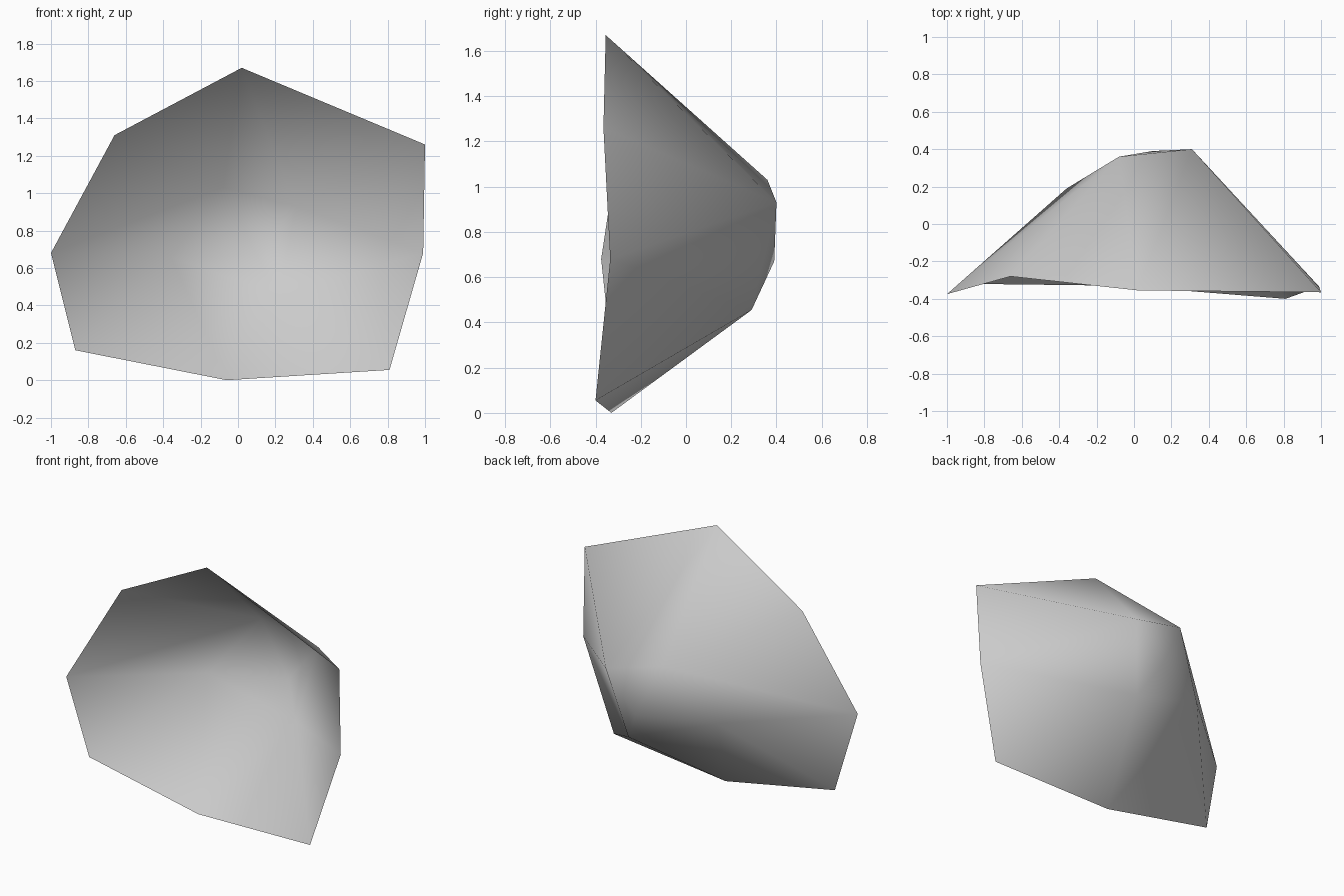
import bpy

cube = bpy.data.objects.get("Cube")
if cube:
    bpy.data.objects.remove(cube, do_unlink=True)

# Plain grey stone
grey = bpy.data.materials.new("light_grey")
grey.use_nodes = True
colour = (0.6, 0.6, 0.6, 1)
grey.diffuse_color = colour
grey.node_tree.nodes["Principled BSDF"].inputs["Base Color"].default_value = colour

# Open rim, running round from the top, then the points of the domed back
corners = {
    "A": (0.02, -0.355, 1.67),
    "B": (-0.66, -0.28, 1.31),
    "C": (-1.0, -0.375, 0.68),
    "D": (-0.87, -0.32, 0.16),
    "E": (-0.06, -0.33, 0.0),
    "F": (0.81, -0.4, 0.055),
    "G": (0.99, -0.335, 0.68),
    "H": (1.0, -0.365, 1.26),
    "R": (-0.08, 0.36, 1.03),
    "P": (0.31, 0.4, 0.93),
    "T": (0.1, 0.39, 0.67),
    "Q": (0.22, 0.29, 0.455),
    "S": (-0.36, 0.19, 0.66),
}
# Side facets from rim to back, then the small cap
facets = "ARP APH HPG GPQ GQF FQE EQS ESD DSC CSR CRB BRA RTP PTQ QTS STR"

names = list(corners)
mesh = bpy.data.meshes.new("rock_shell")
mesh.from_pydata(list(corners.values()), [],
                 [[names.index(c) for c in f] for f in facets.split()])
mesh.materials.append(grey)
shell = bpy.data.objects.new("rock_shell", mesh)
bpy.context.collection.objects.link(shell)

# Consistent outward winding and soft shading
import bmesh
bm = bmesh.new()
bm.from_mesh(mesh)
bmesh.ops.recalc_face_normals(bm, faces=bm.faces)
if sum(f.normal.y * f.calc_area() for f in bm.faces) < 0:
    bmesh.ops.reverse_faces(bm, faces=bm.faces)
for f in bm.faces:
    f.smooth = True
bm.to_mesh(mesh)
bm.free()
